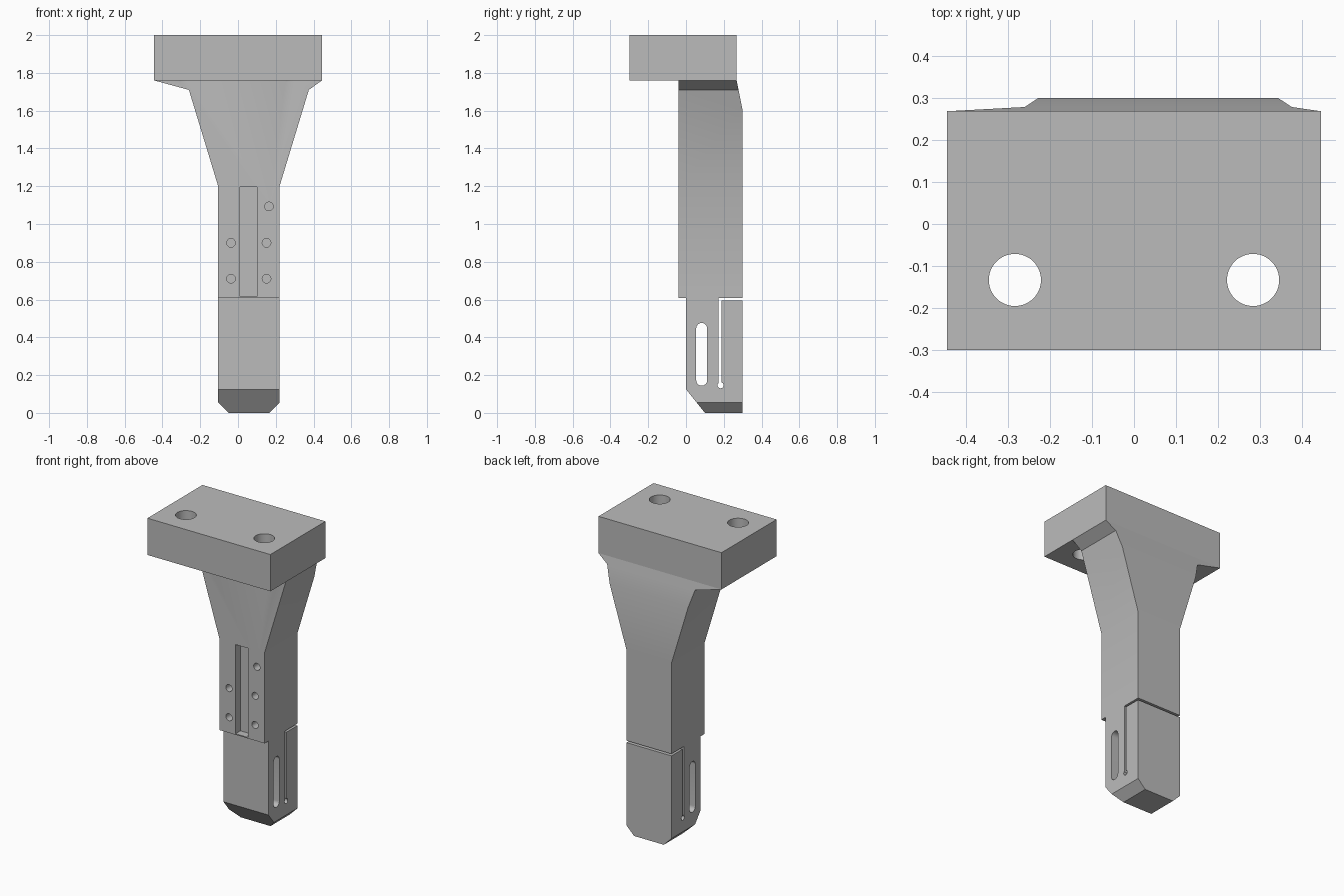
import bpy
import bmesh
from math import radians, cos, sin, pi
from mathutils import Matrix, Vector

cube = bpy.data.objects.get("Cube")
if cube:
    bpy.data.objects.remove(cube, do_unlink=True)

GREY = (0.5, 0.5, 0.5, 1.0)
metal = bpy.data.materials.new("plain grey")
metal.use_nodes = True
metal.diffuse_color = GREY
metal.node_tree.nodes["Principled BSDF"].inputs["Base Color"].default_value = GREY


def prism(name, points, axis, start, end):
    """Extrude a 2D outline along x, y or z between two positions."""
    place = {
        "x": lambda a, b: Vector((start, a, b)),
        "y": lambda a, b: Vector((a, start, b)),
        "z": lambda a, b: Vector((a, b, start)),
    }[axis]
    step = Vector([(end - start) * (axis == k) for k in "xyz"])
    bm = bmesh.new()
    face = bm.faces.new([bm.verts.new(place(*p)) for p in points])
    out = bmesh.ops.extrude_face_region(bm, geom=[face])
    moved = [v for v in out["geom"] if isinstance(v, bmesh.types.BMVert)]
    bmesh.ops.translate(bm, verts=moved, vec=step)
    bmesh.ops.recalc_face_normals(bm, faces=bm.faces)
    mesh = bpy.data.meshes.new(name)
    bm.to_mesh(mesh)
    bm.free()
    mesh.materials.append(metal)
    obj = bpy.data.objects.new(name, mesh)
    bpy.context.collection.objects.link(obj)
    return obj


def rectangle(a0, a1, b0, b1):
    return [(a0, b0), (a1, b0), (a1, b1), (a0, b1)]


def capsule(a, b0, b1, r, n=16):
    """Upright slot outline; a circle when b0 equals b1."""
    pts = [(a + r * cos(pi * i / n), b1 + r * sin(pi * i / n)) for i in range(n + 1)]
    low = [(a - r * cos(pi * i / n), b0 - r * sin(pi * i / n)) for i in range(n + 1)]
    return pts + (low if b0 < b1 else low[1:-1])


def combine(target, tool, operation="DIFFERENCE"):
    tool.hide_render = True
    mod = target.modifiers.new("shape", "BOOLEAN")
    mod.operation = operation
    mod.solver = "EXACT"
    mod.object = tool
    bpy.ops.object.select_all(action="DESELECT")
    bpy.context.view_layer.objects.active = target
    target.select_set(True)
    bpy.ops.object.modifier_apply(modifier=mod.name)
    bpy.data.objects.remove(tool, do_unlink=True)


def smooth(obj):
    bpy.ops.object.select_all(action="DESELECT")
    bpy.context.view_layer.objects.active = obj
    obj.select_set(True)
    bpy.ops.object.shade_smooth_by_angle(angle=radians(30))


# Mounting plate with two bolt holes
BOLT_X, BOLT_Y = 0.283, -0.133
plate = prism("mounting_plate", rectangle(-0.444, 0.444, -0.3, 0.268), "z", 1.76, 2.0)
for side in (-1, 1):
    hole = capsule(side * BOLT_X, BOLT_Y, BOLT_Y, 0.062, 24)
    combine(plate, prism("bolt_cutter", hole, "z", 1.7, 2.1))

# Stem: the front outline crossed with the side outline
front = [(-0.05, 0), (0.165, 0), (0.22, 0.055), (0.22, 1.2), (0.375, 1.71),
         (0.444, 1.76), (-0.444, 1.76), (-0.26, 1.71), (-0.105, 1.2), (-0.105, 0.055)]
side_outline = [(0.1, 0), (0.3, 0), (0.3, 0.595), (0.187, 0.595), (0.187, 0.145),
                (0.172, 0.145), (0.172, 0.608), (0.3, 0.608), (0.3, 1.6), (0.268, 1.76),
                (-0.04, 1.76), (-0.04, 0.608), (0, 0.608), (0, 0.125)]
stem = prism("stem", front, "y", -0.5, 0.5)
combine(stem, prism("side_cutter", side_outline, "x", -0.6, 0.6), "INTERSECT")

# Slot and relief hole through the tip
combine(stem, prism("slot_cutter", capsule(0.083, 0.173, 0.447, 0.029), "x", -0.6, 0.6))
combine(stem, prism("relief_cutter", capsule(0.183, 0.146, 0.146, 0.016), "x", -0.6, 0.6))

# Groove and small screw holes in the front face
combine(stem, prism("groove_cutter", rectangle(0.01, 0.1, 0.615, 1.197), "y", -0.1, 0.01))
for x, z in [(-0.037, 0.71), (-0.037, 0.9), (0.151, 0.71), (0.151, 0.9), (0.164, 1.093)]:
    combine(stem, prism("screw_cutter", capsule(x, z, z, 0.023, 10), "y", -0.1, 0.03))

# Shallow washer clearance under the plate
for side in (-1, 1):
    ring = capsule(side * BOLT_X, BOLT_Y, BOLT_Y, 0.099, 24)
    combine(stem, prism("washer_cutter", ring, "z", 1.754, 1.8))

for part in (plate, stem):
    smooth(part)
